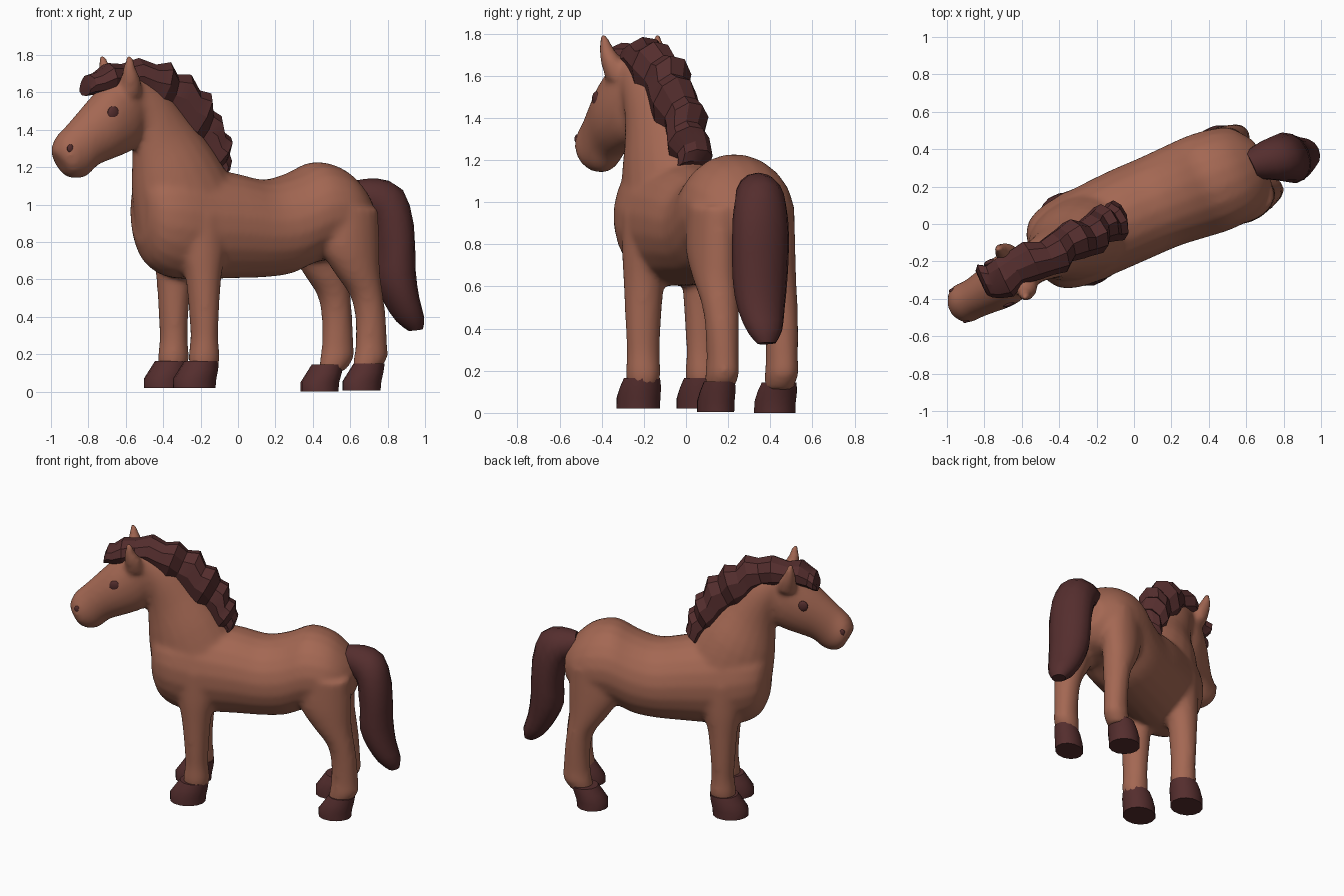
import bpy, bmesh, math
from mathutils import Matrix, Vector

# The horse stands at an angle: u runs nose to tail, v across, z up
TURN = Matrix.Rotation(math.radians(25), 4, 'Z')


def material(name, rgb):
    m = bpy.data.materials.new(name)
    m.diffuse_color = (*rgb, 1)
    return m


COAT = material("brown coat", (0.37, 0.137, 0.086))
DARK = material("dark brown hair", (0.09, 0.027, 0.027))


def refine(rows, n):
    """Catmull-Rom interpolation of section rows."""
    if n == 1:
        return rows
    out = []
    for i in range(len(rows) - 1):
        p = [rows[max(0, min(len(rows) - 1, i + k))] for k in (-1, 0, 1, 2)]
        for s in range(n):
            t = s / n
            out.append(tuple(0.5 * (2 * b + (c - a) * t + (2 * a - 5 * b + 4 * c - d) * t * t
                                    + (3 * b - a - 3 * c + d) * t ** 3) for a, b, c, d in zip(*p)))
    return out + [rows[-1]]


def loft(bm, rows, sides=20, n=3):
    """Elliptical sections; a row is u1, z1, u2, z2 (two ends), half width, centre v."""
    rings = []
    for u1, z1, u2, z2, w, v in refine(rows, n):
        c, d = Vector(((u1 + u2) / 2, v, (z1 + z2) / 2)), Vector(((u2 - u1) / 2, 0, (z2 - z1) / 2))
        ring = []
        for k in range(sides):
            a = math.tau * (k + 0.5) / sides
            ring.append(bm.verts.new(c + d * math.sin(a) + Vector((0, w * math.cos(a), 0))))
        rings.append(ring)
    faces = [bm.faces.new(rings[0]), bm.faces.new(rings[-1][::-1])]
    for r, q in zip(rings, rings[1:]):
        for k in range(sides):
            j = (k + 1) % sides
            faces.append(bm.faces.new((r[j], r[k], q[k], q[j])))
    bmesh.ops.recalc_face_normals(bm, faces=faces)


def finish(bm, name, mat, angle=40):
    bm.transform(TURN)
    me = bpy.data.meshes.new(name)
    bm.to_mesh(me)
    bm.free()
    me.materials.append(mat)
    ob = bpy.data.objects.new(name, me)
    bpy.context.collection.objects.link(ob)
    if angle:
        bpy.ops.object.select_all(action='DESELECT')
        ob.select_set(True)
        bpy.context.view_layer.objects.active = ob
        bpy.ops.object.shade_smooth_by_angle(angle=math.radians(angle))
    return ob


# Horse coat: trunk, neck, head, ears and legs fused into one skin
bm = bmesh.new()
trunk = [(-.555, .80, -.555, 1.15, .12, .055), (-.50, .68, -.50, 1.2, .20, .055),
         (-.38, .61, -.38, 1.23, .245, .055), (-.2, .60, -.2, 1.2, .255, .055),
         (0, .605, 0, 1.17, .26, .055), (.17, .61, .17, 1.135, .26, .05),
         (.32, .63, .32, 1.17, .27, .04), (.46, .69, .46, 1.23, .278, .03),
         (.6, .71, .6, 1.2, .262, .022), (.7, .75, .7, 1.12, .21, .02), (.77, .83, .77, 1.03, .11, .02)]
neck = [(-.56, .85, -.02, 1.12, .23, .055), (-.585, 1.06, -.14, 1.3, .197, .055),
        (-.59, 1.24, -.28, 1.46, .146, .045), (-.6, 1.38, -.43, 1.62, .12, .04),
        (-.68, 1.5, -.58, 1.71, .10, .035)]
head = [(-.54, 1.4, -.62, 1.72, .10, .035), (-.60, 1.30, -.72, 1.70, .13, .03),
        (-.72, 1.25, -.82, 1.61, .137, .015), (-.83, 1.21, -.93, 1.50, .118, .005),
        (-.90, 1.15, -1.0, 1.43, .108, 0), (-.97, 1.14, -1.06, 1.37, .108, 0),
        (-1.02, 1.16, -1.08, 1.33, .085, 0), (-1.05, 1.21, -1.095, 1.29, .045, 0)]
for part in (trunk, neck, head):
    loft(bm, part)


def leg(profile, v, du, v_top):
    """Profile is z, front u, back u, half width, from top to bottom."""
    rows = []
    for z, f, b, w in profile:
        k = max(0, min(1, (z - .4) / .4))
        s = du * (1 - k * .3)
        rows.append((f + s, z, b + s, z, w, v + (v_top - v) * k))
    loft(bm, rows)


FRONT = [(.95, -.40, -.13, .10), (.75, -.385, -.14, .102), (.6, -.36, -.17, .095),
         (.4, -.343, -.187, .085), (.28, -.338, -.19, .08), (.18, -.35, -.18, .083), (.12, -.34, -.195, .07)]
HIND = [(.98, .42, .74, .11), (.78, .41, .745, .115), (.64, .49, .745, .105), (.52, .58, .76, .09),
        (.4, .61, .775, .08), (.25, .61, .785, .075), (.18, .60, .785, .078), (.11, .59, .735, .065)]
leg(FRONT, -.108, .015, -.10)
leg(FRONT, .218, -.014, .21)
leg(HIND, -.144, .022, -.14)
leg(HIND, .187, -.022, .172)

for s in (-1, 1):  # ears
    u = -.03 if s > 0 else -.01
    loft(bm, [(u - .71, 1.58, u - .59, 1.58, .05, .038 + s * .095),
              (u - .715, 1.66, u - .60, 1.66, .052, .038 + s * .115),
              (u - .71, 1.73, u - .64, 1.73, .038, .038 + s * .135),
              (u - .70, 1.80, u - .665, 1.80, .014, .038 + s * .15)], 12)
coat = finish(bm, "horse_body", COAT, 0)
mod = coat.modifiers.new("fuse", 'REMESH')
mod.mode, mod.voxel_size, mod.use_smooth_shade = 'VOXEL', .016, True
mod = coat.modifiers.new("soften", 'SMOOTH')
mod.factor, mod.iterations = .5, 10

# Hooves: sloped lofts pointing forward (u, v, base z, half length, half width, back shift of top)
for name, u, v, z, a, w, back in (("front_hoof_near", -.305, -.107, .02, .118, .103, .035),
                                  ("front_hoof_far", -.326, .218, .02, .118, .103, .035),
                                  ("hind_hoof_near", .66, -.152, .005, .108, .086, .04),
                                  ("hind_hoof_far", .575, .198, 0, .104, .1, .05)):
    bm = bmesh.new()
    loft(bm, [(u - a, z, u + a - .005, z, w, v), (u - a, z + .05, u + a, z + .05, w, v),
              (u - a + .035, z + .10, u + a + back * .3, z + .10, w * .96, v),
              (u - a + .065, z + .145, u + a - .02 + back, z + .145, w * .84, v)], 14, 1)
    finish(bm, name, DARK)

# Mane: overlapping wedge-shaped locks from forelock to withers
bm = bmesh.new()
crest = [(-.875, 1.58, -.87, 1.66, .08, .05), (-.80, 1.59, -.82, 1.72, .105, .05),
         (-.67, 1.60, -.67, 1.765, .105, .045), (-.53, 1.56, -.47, 1.765, .105, .045),
         (-.43, 1.47, -.33, 1.715, .105, .045), (-.33, 1.38, -.205, 1.63, .105, .05),
         (-.24, 1.30, -.115, 1.52, .10, .055), (-.17, 1.22, -.055, 1.40, .10, .06),
         (-.12, 1.17, -.02, 1.30, .095, .065), (-.11, 1.14, -.025, 1.20, .07, .065)]
fine = refine(crest, 4)
locks = []
for i in range(0, len(fine), 2):
    u1, z1, u2, z2, w, v = fine[i]
    k = 1.08 if i % 4 else .93
    sway = .012 * (1 if i % 8 < 4 else -1)
    locks.append((u1, z1, u1 + (u2 - u1) * k, z1 + (z2 - z1) * k, w * k, v + sway))
loft(bm, locks, 9, 1)
finish(bm, "mane", DARK, 25)

# Tail: arched at the root, full below, tapering to a point
bm = bmesh.new()
loft(bm, [(.69, .97, .71, 1.13, .08, .02), (.775, .92, .82, 1.14, .115, 0),
          (.79, .82, .945, 1.09, .135, -.02), (.80, .72, 1.005, .9, .142, -.03),
          (.80, .60, 1.015, .65, .135, -.035), (.85, .48, 1.035, .5, .115, -.045),
          (.92, .375, 1.065, .4, .085, -.05), (.985, .325, 1.06, .335, .045, -.055)], 14, 2)
finish(bm, "tail", DARK)

# Eyes and nostrils: flattened balls set into the head
for name, u, v0, dv, z, size in (("eye", -.785, .018, .123, 1.49, (.034, .014, .036)),
                                 ("nostril", -1.03, 0, .090, 1.30, (.02, .010, .022))):
    for side, s in (("near", -1), ("far", 1)):
        bm = bmesh.new()
        bmesh.ops.create_uvsphere(bm, u_segments=14, v_segments=8, radius=1)
        bm.transform(Matrix.Translation((u, v0 + s * dv, z)) @ Matrix.Diagonal((*size, 1)))
        finish(bm, f"{name}_{side}", DARK)
